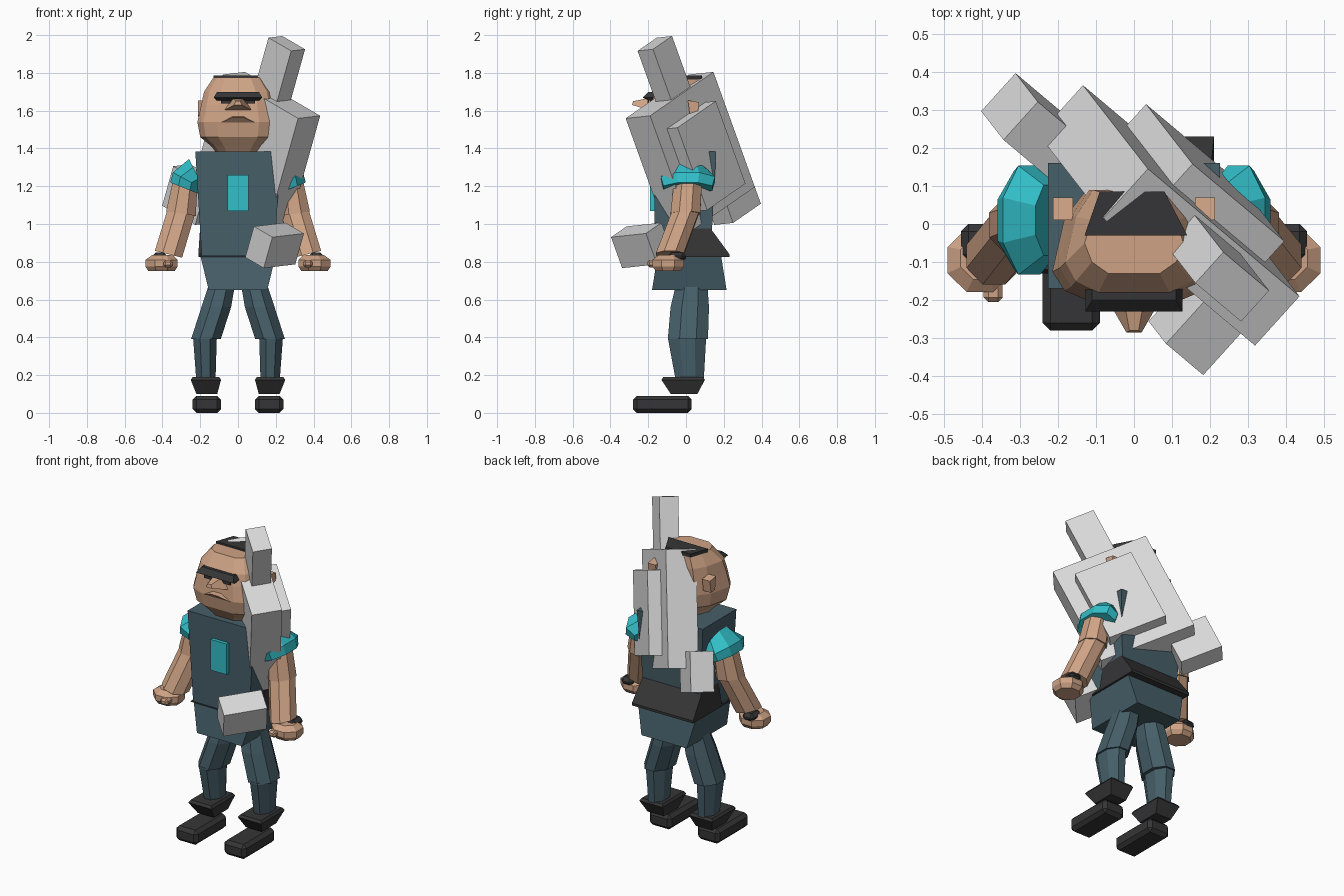
import bpy, bmesh, math
from mathutils import Vector

if "Cube" in bpy.data.objects:
    bpy.data.objects.remove(bpy.data.objects["Cube"])


def material(name, rgb):
    m = bpy.data.materials.new(name)
    m.diffuse_color = (*rgb, 1)
    m.use_nodes = True
    m.node_tree.nodes["Principled BSDF"].inputs["Base Color"].default_value = m.diffuse_color
    return m


TEAL = material("dark_teal_cloth", (0.062, 0.115, 0.141))
CYAN = material("cyan_cloth", (0.032, 0.52, 0.58))
SKIN = material("skin", (0.62, 0.365, 0.235))
GREY = material("light_grey_metal", (0.70, 0.70, 0.70))
BLACK = material("black_leather", (0.036, 0.036, 0.038))


def make(name, rings, mat):
    """Skin a row of equal-sized point rings and cap both ends."""
    bm = bmesh.new()
    rows = [[bm.verts.new(p) for p in r] for r in rings]
    n = len(rows[0])
    for a, b in zip(rows, rows[1:]):
        for i in range(n):
            j = (i + 1) % n
            bm.faces.new((a[i], a[j], b[j], b[i]))
    bm.faces.new(rows[0])
    bm.faces.new(rows[-1])
    bmesh.ops.recalc_face_normals(bm, faces=bm.faces)
    me = bpy.data.meshes.new(name)
    bm.to_mesh(me)
    bm.free()
    me.materials.append(mat)
    ob = bpy.data.objects.new(name, me)
    bpy.context.collection.objects.link(ob)
    return ob


def rect(x0, x1, y0, y1, z):
    return [(x0, y0, z), (x1, y0, z), (x1, y1, z), (x0, y1, z)]


def box(name, x0, x1, y0, y1, z0, z1, mat, bevel=0):
    ob = make(name, [rect(x0, x1, y0, y1, z0), rect(x0, x1, y0, y1, z1)], mat)
    if bevel:
        mod = ob.modifiers.new("chamfer", 'BEVEL')
        mod.width, mod.segments = bevel, 1
    return ob


def oval(cx, cy, z, rx, ry, lean=0, n=8):
    """Polygon ring; lean raises its outer side."""
    pts = []
    for i in range(n):
        a = math.tau * (i + .5) / n
        dx = rx * math.cos(a)
        pts.append((cx + dx, cy + ry * math.sin(a), z + lean * dx))
    return pts


def mirrored(ob):
    ob.modifiers.new("other_side", 'MIRROR')
    return ob


# --- body ---
make("torso", [rect(-.192, .192, -.165, .13, .83), rect(-.226, .226, -.17, .16, 1.385)], TEAL)
make("hips", [rect(-.155, .155, -.18, .215, .65), rect(-.20, .20, -.15, .185, .835)], TEAL)
make("belt", [rect(-.21, .21, -.168, .23, .825), rect(-.21, .21, -.05, .23, .84),
              rect(-.20, .20, -.03, .12, .99)], BLACK)
box("chest_badge", -.055, .055, -.19, -.155, 1.07, 1.26, CYAN)


# --- head: ten-sided rings, widest toward the front ---
def head_ring(z, w, front, back):
    half = [(.52 * w, front), (.85 * w, front + .03), (w, front + .08),
            (.85 * w, back - .07), (.6 * w, back)]
    return [(x, y, z) for x, y in half] + [(-x, y, z) for x, y in reversed(half)]


make("head", [head_ring(*r) for r in [
    (1.37, .11, -.12, .05), (1.41, .14, -.15, .06), (1.46, .20, -.19, .08),
    (1.54, .215, -.205, .085), (1.63, .195, -.195, .09), (1.70, .18, -.18, .09),
    (1.775, .13, -.13, .08)]], SKIN)
make("hair_cap", [[(x, y, z) for x, y in ((-.13, -.03), (.14, -.03), (.08, .085), (-.09, .085))]
                  for z in (1.765, 1.786)], BLACK)
make("brow", [rect(-.115, .115, -.20, -.16, 1.655), rect(-.128, .128, -.23, -.16, 1.67),
              rect(-.11, .11, -.20, -.15, 1.70)], BLACK)
make("nose", [[(-.078, -.185, 1.60), (.078, -.185, 1.60), (.03, -.18, 1.67), (-.03, -.18, 1.67)],
              [(-.02, -.285, 1.63), (.02, -.285, 1.63), (.012, -.28, 1.65), (-.012, -.28, 1.65)]], SKIN)
make("upper_lip", [[(-.10, -.18, 1.535), (.10, -.18, 1.535), (.03, -.18, 1.572), (-.03, -.18, 1.572)],
                   [(-.09, -.207, 1.537), (.09, -.207, 1.537), (.025, -.235, 1.566),
                    (-.025, -.235, 1.566)]], SKIN)
mirrored(box("eyes", .035, .09, -.205, -.195, 1.638, 1.655, BLACK))
mirrored(make("ears", [[(x, .01, 1.655), (x, .07, 1.645), (x, .06, 1.57), (x, .02, 1.575)]
                       for x in (.16, .213)], SKIN))

# --- arms ---
mirrored(make("sleeves", [oval(.222, .01, 1.27, .04, .10, 2),
                          oval(.275, .01, 1.235, .075, .155, .55),
                          oval(.285, .01, 1.19, .08, .14, .4)], CYAN))
mirrored(make("upper_arms", [oval(.28, .01, 1.215, .07, .08, .2),
                             oval(.302, -.003, 1.055, .085, .085, .15)], SKIN))
mirrored(make("forearms", [oval(.302, -.003, 1.06, .078, .078, .2),
                           oval(.368, -.085, .84, .078, .08, .25)], SKIN))
mirrored(make("hands", [oval(.405, -.095, .75, .075, .07), oval(.405, -.095, .775, .092, .09),
                        oval(.405, -.095, .81, .092, .09), oval(.40, -.09, .835, .06, .06)], SKIN))
mirrored(box("thumbs", .345, .395, -.205, -.14, .77, .81, SKIN, .012))
mirrored(box("hand_guards", .375, .455, -.10, 0, .80, .85, BLACK, .02))

# --- legs ---
mirrored(make("thighs", [oval(.085, .03, .68, .075, .09), oval(.115, .02, .56, .085, .11),
                         oval(.17, .01, .39, .085, .115)], TEAL))
mirrored(make("shins", [oval(.175, .005, .40, .068, .11), oval(.17, .02, .17, .055, .08)], TEAL))
mirrored(make("boot_cuffs", [rect(.11, .22, -.08, .06, .10), rect(.09, .25, -.13, .10, .175),
                             rect(.10, .24, -.12, .09, .19)], BLACK))
mirrored(box("feet", .09, .24, -.28, .03, 0, .09, BLACK, .02))

# --- slung weapon: blocks sharing one tilted, leaning frame ---
DOWN = Vector((-.28, .36, -1)).normalized()
ALONG = Vector((-.698, .586, .417))                 # toward the back and up
ALONG = (ALONG - DOWN * ALONG.dot(DOWN)).normalized()
SIDE = DOWN.cross(ALONG)                            # outward, away from the body
if SIDE.x < 0:
    SIDE = -SIDE


def weapon_block(name, corner, length, depth, thick):
    """corner: outer, upper, front corner of the block."""
    c = Vector(corner)
    quad = [c, c + ALONG * length, c + ALONG * length + DOWN * depth, c + DOWN * depth]
    make(name, [quad, [p - SIDE * thick for p in quad]], GREY)


weapon_block("weapon_body", (.435, -.19, 1.573), .57, .67, .175)
weapon_block("weapon_side_plate", (.395, -.045, 1.51), .345, .48, .09)
weapon_block("weapon_top_grip", (.355, -.175, 1.925), .172, .42, .11)
weapon_block("weapon_front_block", (.349, -.212, .95), .14, .18, .25)
weapon_block("weapon_rear_block", (-.078, .174, 1.215), .25, .23, .135)
